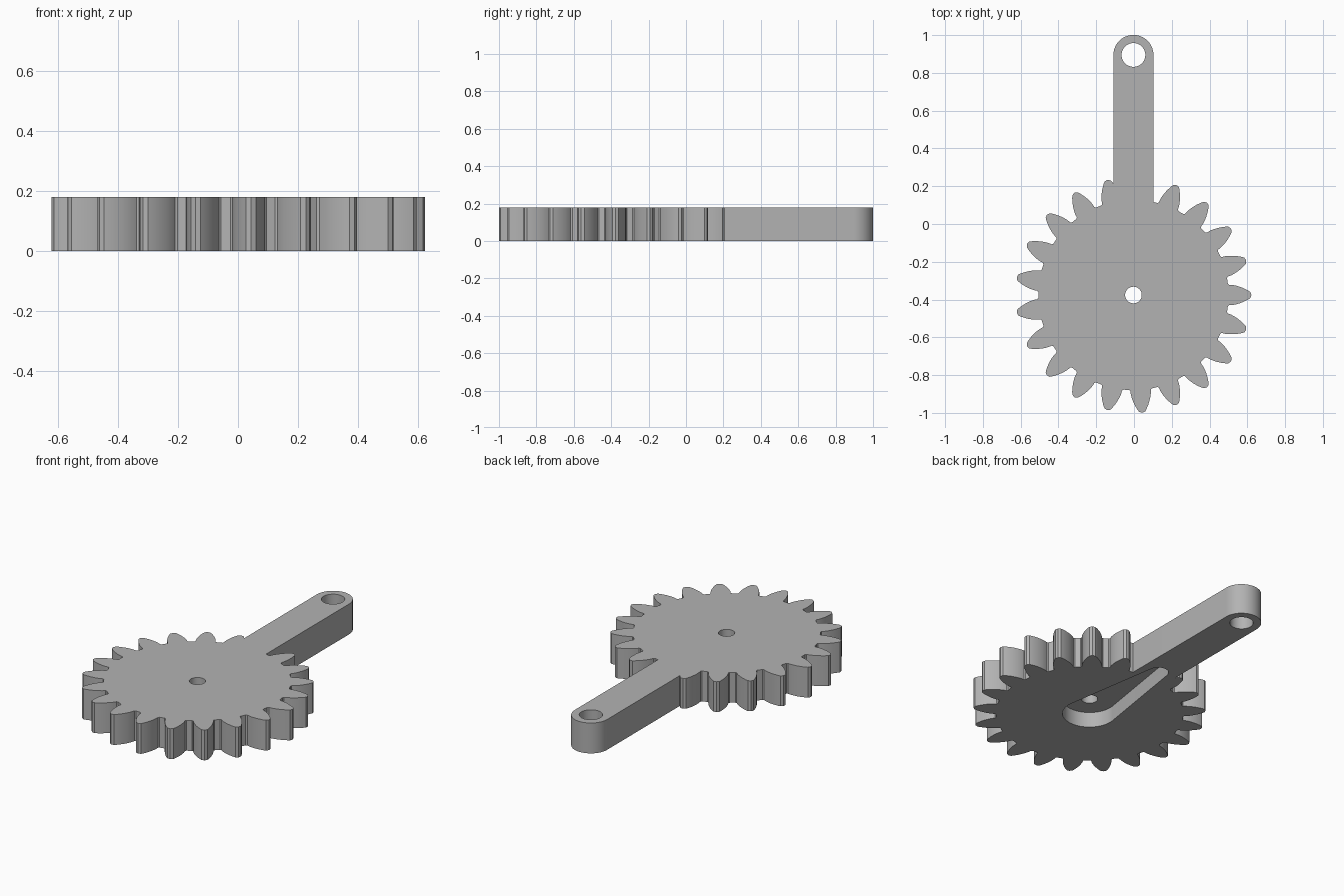
import bpy, bmesh, math
from mathutils import Vector

if "Cube" in bpy.data.objects:
    bpy.data.objects.remove(bpy.data.objects["Cube"])

CX, CY, H = -0.003, -0.376, 0.18      # gear axis and plate thickness
TEETH = 21
ARM_Y, ARM_R = 0.895, 0.106           # arm end centre and half width

grey = bpy.data.materials.new("grey_plastic")
grey.diffuse_color = (0.45, 0.45, 0.45, 1)
grey.use_nodes = True
grey.node_tree.nodes["Principled BSDF"].inputs["Base Color"].default_value = grey.diffuse_color


def prism(name, outline, z0, z1):
    """Extrude a closed 2D outline between two heights."""
    bm = bmesh.new()
    base = bm.faces.new([bm.verts.new((x, y, z0)) for x, y in outline])
    top = bmesh.ops.extrude_face_region(bm, geom=[base])["geom"]
    bmesh.ops.translate(bm, vec=Vector((0, 0, z1 - z0)),
                        verts=[v for v in top if isinstance(v, bmesh.types.BMVert)])
    bmesh.ops.recalc_face_normals(bm, faces=bm.faces)
    mesh = bpy.data.meshes.new(name)
    bm.to_mesh(mesh)
    bm.free()
    mesh.materials.append(grey)
    obj = bpy.data.objects.new(name, mesh)
    bpy.context.collection.objects.link(obj)
    return obj


def arc(x, y, r, a0, a1, n):
    return [(x + r * math.cos(a0 + (a1 - a0) * i / n),
             y + r * math.sin(a0 + (a1 - a0) * i / n)) for i in range(n + 1)]


def circle(x, y, r, n=48):
    return arc(x, y, r, 0, math.tau, n)[:-1]


# Gear outline: half tooth as (radius, half width), mirrored and repeated
half = [(0.500, 0.060), (0.506, 0.054), (0.525, 0.053), (0.545, 0.049),
        (0.565, 0.043), (0.585, 0.035), (0.605, 0.025), (0.619, 0.016)]
tooth = [(r, -w) for r, w in half] + [(0.625, 0)] + [(r, w) for r, w in reversed(half)]
outline = []
for i in range(TEETH):
    a = math.tau * i / TEETH
    c, s = math.cos(a), math.sin(a)
    outline += [(CX + x * c - y * s, CY + x * s + y * c) for x, y in tooth]
gear = prism("gear_with_arm", outline, 0, H)

# Straight arm with a rounded end
arm_outline = ([(CX - ARM_R, CY + 0.2), (CX + ARM_R, CY + 0.2)]
               + arc(CX, ARM_Y, ARM_R, 0, math.pi, 32))
arm = prism("arm_blank", arm_outline, 0, H)

# Holes through the arm end and the gear axis
arm_hole = prism("arm_hole_cutter", circle(CX, ARM_Y, 0.063), -0.1, H + 0.1)
axle_hole = prism("axle_hole_cutter", circle(CX, CY, 0.044), -0.1, H + 0.1)

# Tapered pocket in the underside: two round ends joined by tangent lines
R1, R2, D = 0.145, 0.055, 0.575
t = math.asin((R1 - R2) / D)
pocket_outline = (arc(CX, CY + D, R2, t, math.pi - t, 24)
                  + arc(CX, CY, R1, math.pi - t, math.tau + t, 40))
pocket = prism("pocket_cutter", pocket_outline, -0.1, 0.09)

# Join and cut
bpy.context.view_layer.objects.active = gear
for part, op in ((arm, "UNION"), (pocket, "DIFFERENCE"),
                 (arm_hole, "DIFFERENCE"), (axle_hole, "DIFFERENCE")):
    mod = gear.modifiers.new(part.name, "BOOLEAN")
    mod.object, mod.operation, mod.solver = part, op, "EXACT"
    bpy.ops.object.modifier_apply(modifier=mod.name)
    bpy.data.objects.remove(part)

# Smooth curved walls, sharp rims
gear.select_set(True)
bpy.ops.object.shade_smooth_by_angle(angle=math.radians(30))
